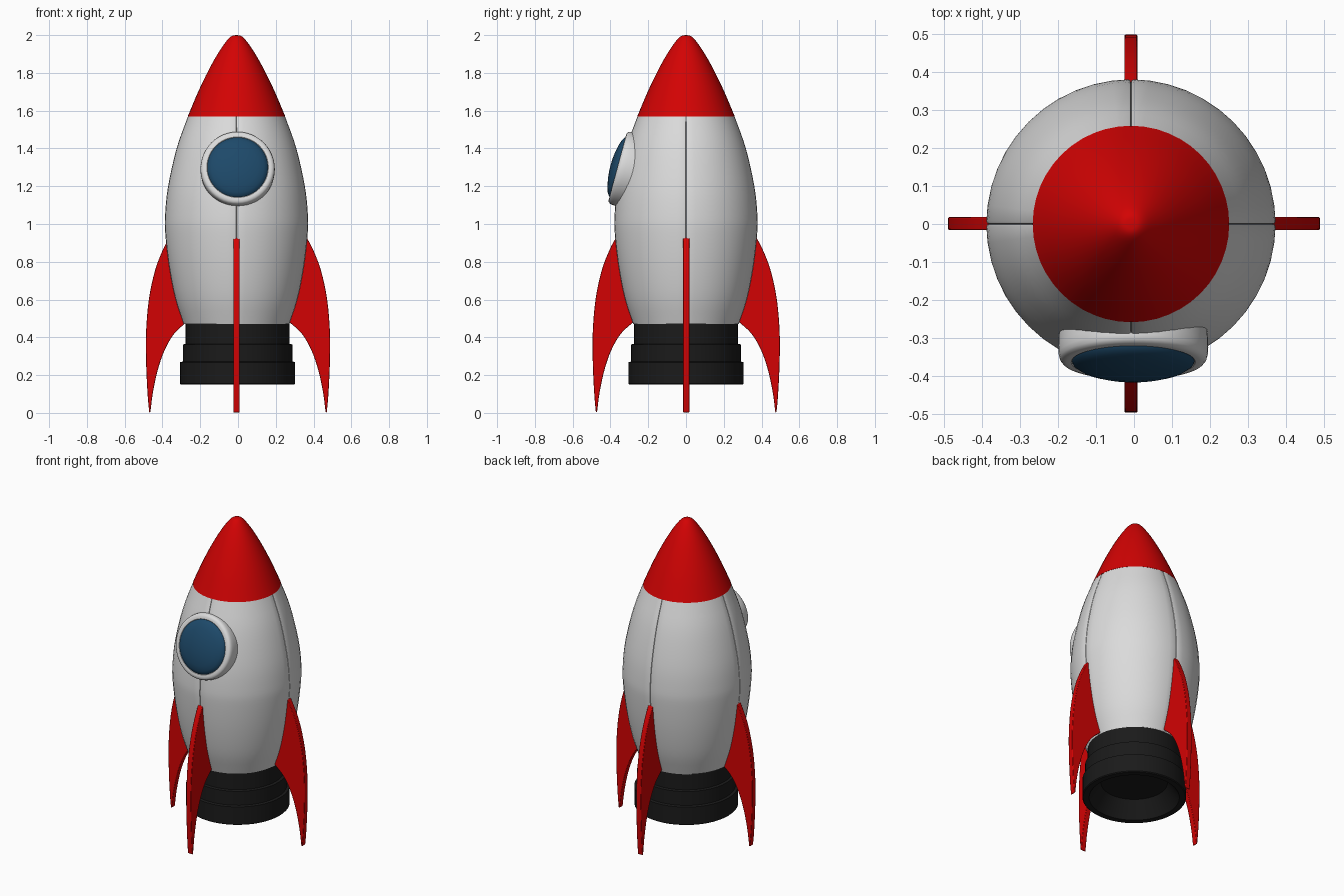
import bpy, bmesh, math
from mathutils import Matrix, Vector

if "Cube" in bpy.data.objects:
    bpy.data.objects.remove(bpy.data.objects["Cube"])


def material(name, rgb):
    m = bpy.data.materials.new(name)
    m.diffuse_color = (*rgb, 1)
    m.use_nodes = True
    m.node_tree.nodes["Principled BSDF"].inputs["Base Color"].default_value = m.diffuse_color
    return m


RED = material("red paint", (0.65, 0.0008, 0.001))
WHITE = material("light grey paint", (0.71, 0.71, 0.71))
BLACK = material("black rubber", (0.0105, 0.0105, 0.0105))
BLUE = material("blue glass", (0.0125, 0.067, 0.143))


def finish(name, bm, mat, matrix=None, angle=35):
    bmesh.ops.recalc_face_normals(bm, faces=bm.faces)
    mesh = bpy.data.meshes.new(name)
    bm.to_mesh(mesh)
    bm.free()
    mesh.materials.append(mat)
    ob = bpy.data.objects.new(name, mesh)
    bpy.context.collection.objects.link(ob)
    if matrix:
        ob.matrix_world = matrix
    bpy.ops.object.select_all(action='DESELECT')
    ob.select_set(True)
    bpy.context.view_layer.objects.active = ob
    bpy.ops.object.shade_smooth_by_angle(angle=math.radians(angle))
    return ob


def smooth_curve(pts, steps=4):
    """Catmull-Rom curve through the given 2D points."""
    p = [Vector(q) for q in pts]
    p = [2 * p[0] - p[1]] + p + [2 * p[-1] - p[-2]]
    out = []
    for i in range(1, len(p) - 2):
        a, b, c, d = p[i - 1:i + 3]
        for s in range(steps):
            t = s / steps
            out.append(0.5 * (2 * b + (c - a) * t + (2 * a - 5 * b + 4 * c - d) * t * t
                              + (3 * b - a - 3 * c + d) * t ** 3))
    return [tuple(q) for q in out] + [tuple(pts[-1])]


def lathe(name, profile, mat, matrix=None, angles=None):
    """Spin (radius, z) points; angles is a list of (angle, radius offset)."""
    angles = angles or [(2 * math.pi * i / 48, 0) for i in range(48)]
    bm = bmesh.new()
    rings = []
    for r, z in profile:
        if r < 1e-5:
            rings.append([bm.verts.new((0, 0, z))] * len(angles))
        else:
            rings.append([bm.verts.new(((r + o) * math.cos(a), (r + o) * math.sin(a), z))
                          for a, o in angles])
    n = len(angles)
    for lo, hi in zip(rings, rings[1:]):
        for i in range(n):
            j = (i + 1) % n
            face = list(dict.fromkeys((lo[i], lo[j], hi[j], hi[i])))
            if len(face) > 2:
                bm.faces.new(face)
    return finish(name, bm, mat, matrix)


# Hull shell with four narrow vertical seams
seamed = []
for q in range(4):
    base = q * math.pi / 2
    seamed.append((base, -0.008))
    seamed.append((base + 0.005, -0.002))
    seamed.append((base + 0.02, 0))
    seamed += [(base + k * math.pi / 24, 0) for k in range(1, 12)]
    seamed.append((base + math.pi / 2 - 0.02, 0))
    seamed.append((base + math.pi / 2 - 0.005, -0.002))
hull = smooth_curve([(0.28, 0.47), (0.325, 0.61), (0.358, 0.78), (0.377, 0.95), (0.378, 1.05),
                     (0.362, 1.2), (0.317, 1.4), (0.257, 1.57)])
centre = Matrix.Translation((-0.008, 0, 0))
lathe("hull", [(0.262, 0.471)] + hull + [(0.245, 1.571)], WHITE, centre, seamed)

# Nose cone
nose = smooth_curve([(0.258, 1.57), (0.203, 1.7), (0.15, 1.81), (0.1, 1.9), (0.055, 1.966),
                     (0.026, 1.995), (0, 2.0)])
lathe("nose_cone", nose, RED, centre)

# Stepped engine nozzle, hollow underneath
lathe("engine_nozzle", [(0, 0.25), (0.195, 0.25), (0.265, 0.15), (0.3, 0.15), (0.305, 0.155),
                        (0.305, 0.268), (0.29, 0.272), (0.29, 0.362), (0.275, 0.366),
                        (0.275, 0.474)], BLACK, Matrix.Translation((-0.002, 0, 0)))

# Porthole frame and domed glass, tilted to follow the hull
tilt = (Matrix.Translation((-0.002, -0.36, 1.3)) @ Matrix.Rotation(math.radians(75), 4, 'X')
        @ Matrix.Diagonal((1, 1.02, 1, 1)))
lathe("porthole_frame", [(0.158, -0.03), (0.158, -0.002), (0.163, 0.003), (0.175, 0.003),
                         (0.186, 0.0), (0.193, -0.008), (0.196, -0.02), (0.197, -0.038),
                         (0.196, -0.06), (0.194, -0.09)], WHITE, tilt)
lathe("porthole_glass", [(0.161, 0), (0.158, 0.006), (0.14, 0.018), (0.11, 0.028),
                         (0.07, 0.036), (0.035, 0.04), (0, 0.041)], BLUE, tilt)

# Four swept fins
outer = smooth_curve([(0.368, 0.935), (0.405, 0.865), (0.447, 0.755), (0.48, 0.6), (0.495, 0.42),
                      (0.494, 0.25), (0.486, 0.09), (0.478, 0.003)])
inner = smooth_curve([(0.472, 0.003), (0.458, 0.11), (0.432, 0.23), (0.395, 0.335),
                      (0.345, 0.42), (0.275, 0.485)])
root = [(0.312, 0.61), (0.334, 0.7), (0.348, 0.78), (0.36, 0.87)]
for i, name in enumerate(("right_fin", "back_fin", "left_fin", "front_fin")):
    bm = bmesh.new()
    shift = 0 if i % 2 else -0.008
    verts = [bm.verts.new((x + shift, -0.017, z)) for x, z in outer + inner + root]
    face = bm.faces.new(verts)
    ext = bmesh.ops.extrude_face_region(bm, geom=[face])
    moved = [g for g in ext["geom"] if isinstance(g, bmesh.types.BMVert)]
    bmesh.ops.translate(bm, verts=moved, vec=(0, 0.034, 0))
    place = Matrix.Translation((-0.008 if i % 2 else 0, 0.001, 0))
    fin = finish(name, bm, RED, place @ Matrix.Rotation(i * math.pi / 2, 4, 'Z'))
    bev = fin.modifiers.new("soft edge", 'BEVEL')
    bev.width, bev.segments, bev.limit_method = 0.003, 2, 'ANGLE'
    bev.angle_limit = math.radians(60)
